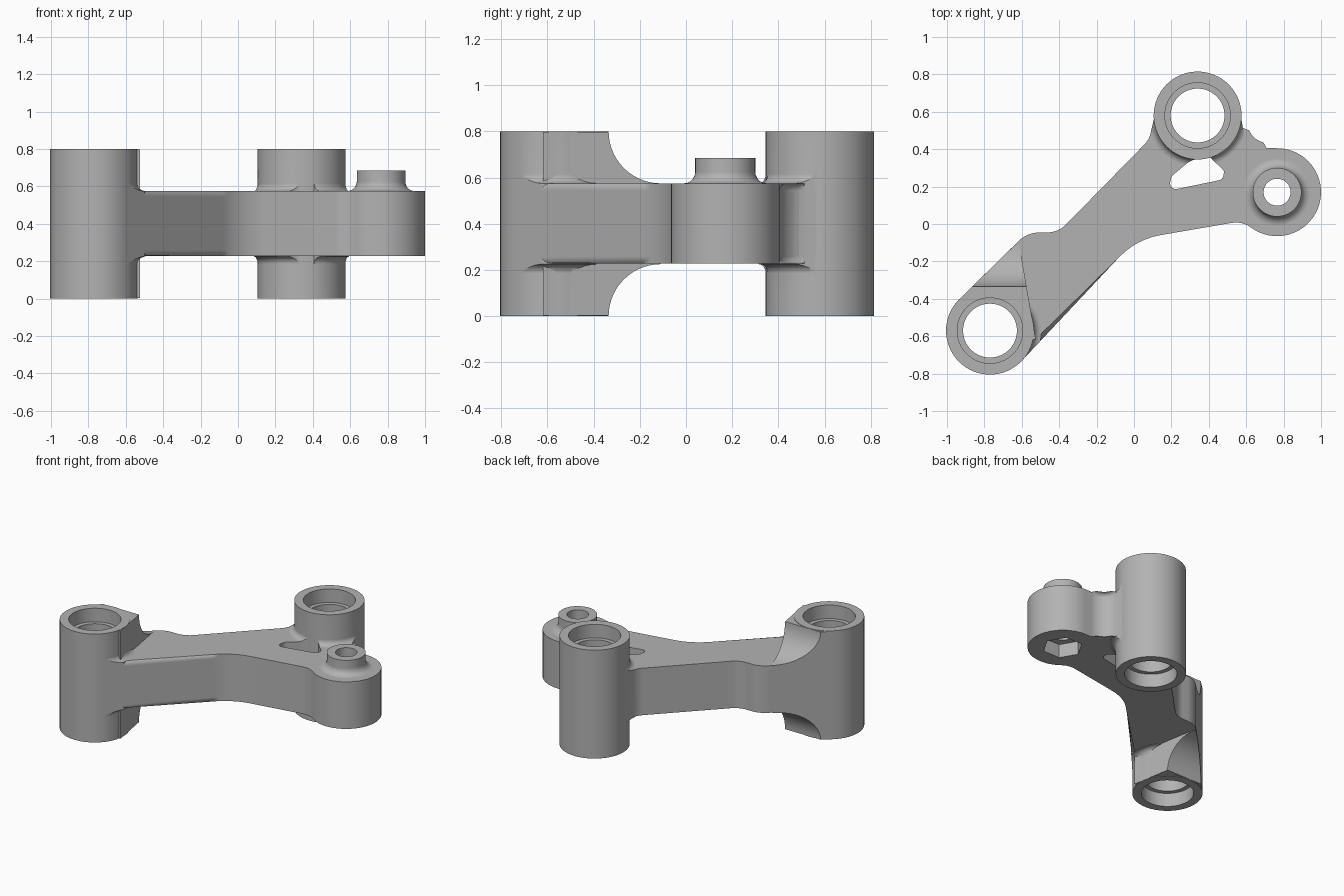
import bpy, bmesh, math
from mathutils import Vector

if "Cube" in bpy.data.objects:
    bpy.data.objects.remove(bpy.data.objects["Cube"], do_unlink=True)

MID, TOP = 0.4, 0.8            # mid plane and full height
LOW, HIGH = 0.228, 0.575       # arm thickness
A, B, C = (-0.77, -0.57), (0.34, 0.58), (0.765, 0.17)
R = 0.235

grey = bpy.data.materials.new("cast grey")
grey.use_nodes = True
grey.diffuse_color = (0.45, 0.45, 0.45, 1)
grey.node_tree.nodes["Principled BSDF"].inputs["Base Color"].default_value = grey.diffuse_color


def arc(center, r, start, end, n):
    """Points on an arc, angles in degrees."""
    angles = [math.radians(start + (end - start) * i / n) for i in range(n + 1)]
    return [(center[0] + r * math.cos(a), center[1] + r * math.sin(a)) for a in angles]


def circle(center, r, n=64):
    return arc(center, r, 0, 360, n)[:-1]


def rounded(corners, n=6):
    """Closed outline from (x, y, corner radius)."""
    out = []
    for i, (x, y, r) in enumerate(corners):
        p = Vector((x, y))
        if r == 0:
            out.append((x, y))
            continue
        u = (Vector(corners[i - 1][:2]) - p).normalized()
        v = (Vector(corners[(i + 1) % len(corners)][:2]) - p).normalized()
        half = u.angle(v) / 2
        mid = p + (u + v).normalized() * r / math.sin(half)
        t = r / math.tan(half)
        s, e = p + u * t - mid, p + v * t - mid
        for k in range(n + 1):
            out.append(tuple(mid + s.lerp(e, k / n).normalized() * r))
    return out


def make(name, bm):
    bmesh.ops.recalc_face_normals(bm, faces=bm.faces)
    mesh = bpy.data.meshes.new(name)
    bm.to_mesh(mesh)
    bm.free()
    mesh.materials.append(grey)
    ob = bpy.data.objects.new(name, mesh)
    bpy.context.collection.objects.link(ob)
    return ob


def prism(name, points, z0, z1, bevel=0, axis="z"):
    """Extrude an outline along z, or a (y, z) outline along x."""
    place = (lambda p, h: (p[0], p[1], h)) if axis == "z" else (lambda p, h: (h, p[0], p[1]))
    bm = bmesh.new()
    lo = [bm.verts.new(place(p, z0)) for p in points]
    hi = [bm.verts.new(place(p, z1)) for p in points]
    caps = [bm.faces.new(lo[::-1]), bm.faces.new(hi)]
    for i in range(len(points)):
        bm.faces.new((lo[i - 1], lo[i], hi[i], hi[i - 1]))
    if bevel:
        rim = [e for f in caps for e in f.edges]
        bmesh.ops.bevel(bm, geom=rim, offset=bevel, segments=4, profile=0.5, affect="EDGES")
    return make(name, bm)


def lathe(name, center, profile, n=64):
    """Closed turned solid from (radius, z)."""
    bm = bmesh.new()
    rings = [[bm.verts.new((*p, z)) for p in circle(center, r, n)] for r, z in profile]
    bm.faces.new(rings[0][::-1])
    bm.faces.new(rings[-1])
    for a, b in zip(rings, rings[1:]):
        for i in range(n):
            bm.faces.new((a[i - 1], a[i], b[i], b[i - 1]))
    return make(name, bm)


def combine(ob, other, operation):
    mod = ob.modifiers.new("combine", "BOOLEAN")
    mod.operation, mod.object, mod.solver = operation, other, "EXACT"
    bpy.context.view_layer.objects.active = ob
    bpy.ops.object.modifier_apply(modifier=mod.name)
    bpy.data.objects.remove(other, do_unlink=True)


# Arm outline with the round end and the blended waist
start = [(-0.604, -0.736, 0), (0.01, -0.082, 0.4), (0.575, 0.015, 0.13)]
start += [(x, y, 0) for x, y in arc(C, R, -120, 90, 32)]
outline = rounded(start + [
    (0.6, 0.405, 0.13), (0.574, 0.56, 0), (0.34, 0.66, 0), (0.106, 0.56, 0),
    (0.08, 0.45, 0.12), (-0.405, -0.045, 0.14), (-0.57, -0.045, 0.16), (-0.936, -0.404, 0)])
bracket = prism("bracket", outline, LOW, HIGH, 0.03)

# Small fillets where the sleeves meet the arm
f = 0.04
half_fillet = [(R + f - f * math.sin(math.radians(a)), HIGH + f - f * math.cos(math.radians(a)))
               for a in range(0, 91, 18)]
half_fillet.append((R - 0.03, HIGH + f + 0.01))
fillet_profile = [(r, 2 * MID - z) for r, z in reversed(half_fillet)] + half_fillet
for spot in (A, B):
    fillet = lathe("sleeve_fillet", spot, fillet_profile)
    combine(fillet, prism("fillet_limit", outline, 0, TOP), "INTERSECT")
    combine(bracket, fillet, "UNION")

# Lightening window beside the rear sleeve
window = rounded([(0.185, 0.178, 0.03), (0.475, 0.238, 0.03), (0.482, 0.285, 0.02),
                  (0.4, 0.362, 0.02), (0.3, 0.338, 0.1), (0.2, 0.255, 0.04)])
combine(bracket, prism("window_cutter", window, -0.1, 1), "DIFFERENCE")

# Scooped gussets above and below the arm at the front sleeve
r = 0.225
scoop = arc((-0.335 + r, TOP), r, 180, 270, 14)
side = [(-0.7, TOP)] + scoop
side += [(y, 2 * MID - z) for y, z in reversed(side)]
gusset = prism("gusset", side, -1.1, -0.4, axis="x")
plan = [(-0.936, -0.404), (-0.632, -0.106), (-0.614, -0.106), (-0.525, -0.62), (-0.77, -0.57)]
combine(gusset, prism("gusset_limit", plan, 0.003, TOP - 0.003), "INTERSECT")
combine(bracket, gusset, "UNION")

# Tall sleeves with stepped bores
for spot in (A, B):
    combine(bracket, prism("sleeve", circle(spot, R), 0, TOP, 0.02), "UNION")
for spot in (A, B):
    bore = [(0.175, -0.1), (0.175, 0.1), (0.144, 0.1),
            (0.144, TOP - 0.1), (0.175, TOP - 0.1), (0.175, TOP + 0.1)]
    combine(bracket, lathe("bore_cutter", spot, bore), "DIFFERENCE")

# Bolt neck with flared foot, bolt hole and hexagonal nut pocket
foot = [(0.18 - 0.05 * math.sin(math.radians(a)), HIGH + 0.05 - 0.05 * math.cos(math.radians(a)))
        for a in range(0, 91, 18)]
combine(bracket, lathe("bolt_neck", C, [(0.18, 0.5)] + foot + [(0.13, 0.685)]), "UNION")
combine(bracket, prism("bolt_hole_cutter", circle(C, 0.072, 40), 0, 1), "DIFFERENCE")
combine(bracket, prism("nut_pocket_cutter", circle(C, 0.135, 6), 0, LOW + 0.1), "DIFFERENCE")

# Smooth shading with crisp machined edges
bpy.ops.object.select_all(action="DESELECT")
bracket.select_set(True)
bpy.context.view_layer.objects.active = bracket
bpy.ops.object.shade_smooth_by_angle(angle=math.radians(30))
weighted = bracket.modifiers.new("weighted normals", "WEIGHTED_NORMAL")
weighted.keep_sharp = True
